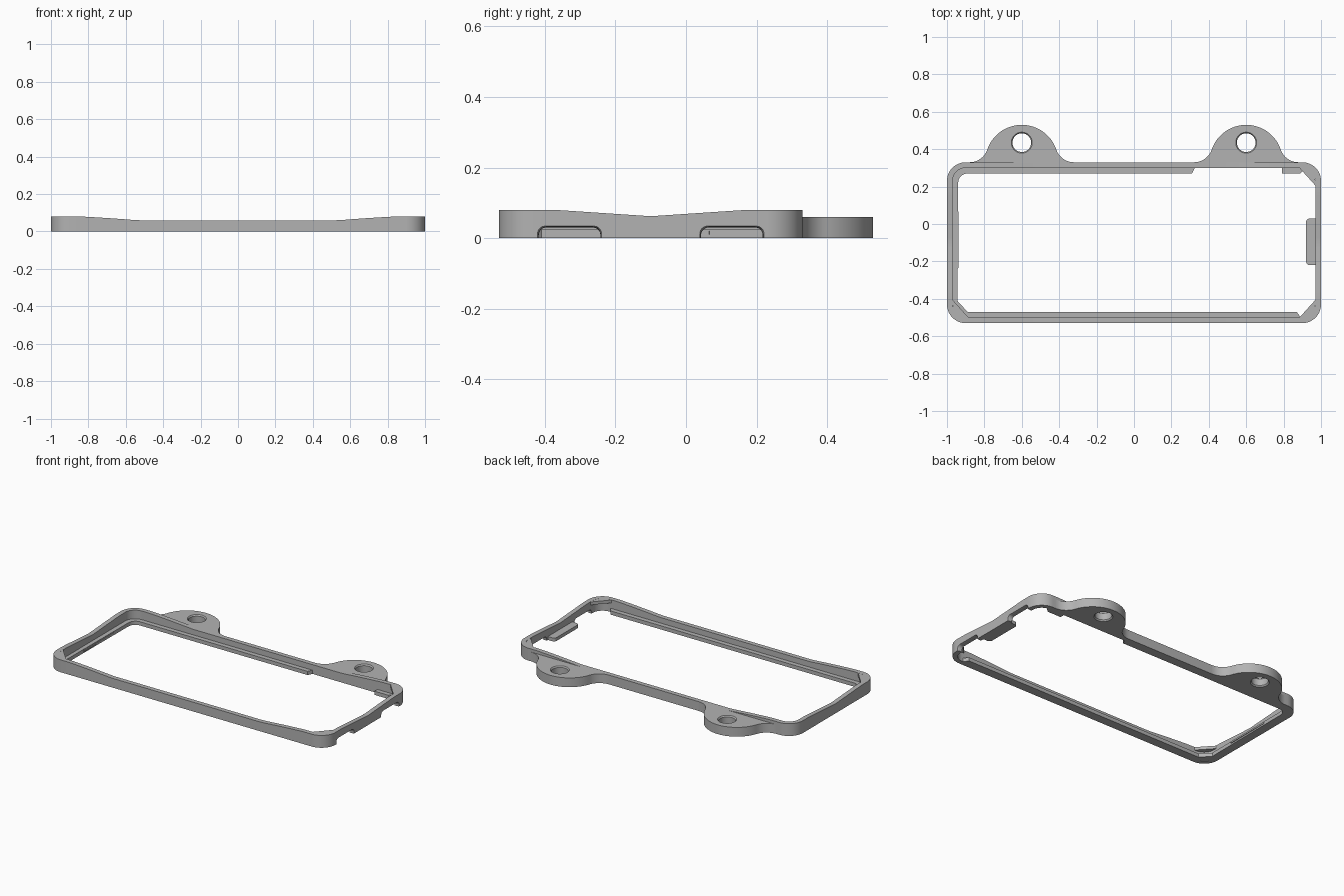
import bpy, bmesh, math

cube = bpy.data.objects.get("Cube")
if cube:
    bpy.data.objects.remove(cube, do_unlink=True)

grey = bpy.data.materials.new("matte_grey")
grey.use_nodes = True
COLOUR = (0.45, 0.45, 0.45, 1)
grey.diffuse_color = COLOUR
grey.node_tree.nodes["Principled BSDF"].inputs["Base Color"].default_value = COLOUR


def loft(name, rings, closed=False):
    """Skin rings of equal length; cap the ends unless the skin closes on itself."""
    bm = bmesh.new()
    rows = [[bm.verts.new(p) for p in ring] for ring in rings]
    n = len(rows[0])
    pairs = list(zip(rows, rows[1:] + rows[:1])) if closed else list(zip(rows, rows[1:]))
    for a, b in pairs:
        for i in range(n):
            j = (i + 1) % n
            bm.faces.new((a[i], a[j], b[j], b[i]))
    if not closed:
        bm.faces.new(rows[0])
        bm.faces.new(rows[-1])
    bmesh.ops.recalc_face_normals(bm, faces=bm.faces)
    mesh = bpy.data.meshes.new(name)
    bm.to_mesh(mesh)
    bm.free()
    mesh.materials.append(grey)
    obj = bpy.data.objects.new(name, mesh)
    bpy.context.collection.objects.link(obj)
    return obj


def prism(name, pts, z0, z1):
    return loft(name, [[(x, y, z) for x, y in pts] for z in (z0, z1)])


def arc(cx, cy, r, a0, a1, n=12):
    angles = [math.radians(a0 + (a1 - a0) * i / n) for i in range(n + 1)]
    return [(cx + r * math.cos(a), cy + r * math.sin(a)) for a in angles]


def cut(obj, cutter):
    cutter.hide_render = True
    mod = obj.modifiers.new("cut", "BOOLEAN")
    mod.operation = "DIFFERENCE"
    mod.solver = "EXACT"
    mod.object = cutter
    bpy.context.view_layer.objects.active = obj
    bpy.ops.object.modifier_apply(modifier=mod.name)
    bpy.data.objects.remove(cutter, do_unlink=True)


def smooth(obj):
    bpy.ops.object.select_all(action="DESELECT")
    obj.select_set(True)
    bpy.context.view_layer.objects.active = obj
    bpy.ops.object.shade_smooth_by_angle(angle=math.radians(30))


# Frame wall: rounded rectangle with a rim that dips mid-side
BACK, FRONT, R, WALL = 0.33, -0.53, 0.1, 0.03


def outline(inset):
    r = R - inset
    corners = [(0.9, BACK - R, 0), (-0.9, BACK - R, 90),
               (-0.9, FRONT + R, 180), (0.9, FRONT + R, 270)]
    pts = []
    for i, (cx, cy, a) in enumerate(corners):
        curve = arc(cx, cy, r, a, a + 90)
        nx, ny, na = corners[(i + 1) % 4]
        end = arc(nx, ny, r, na, na, 1)[0]
        x, y = curve[-1]
        steps = 48 if i % 2 == 0 else 24
        pts += curve + [(x + (end[0] - x) * k / steps, y + (end[1] - y) * k / steps)
                        for k in range(1, steps)]
    return pts


def rim(x, y):
    if abs(x) > 0.9:
        return 0.062 + 0.018 * min(1, abs(y + 0.1) / 0.27)
    t = min(1, max(0, (abs(x) - 0.54) / 0.3))
    return 0.06 + 0.02 * t * (1.25 - 0.25 * t)


outer, inner = outline(0), outline(WALL)
low = lambda pts: [(x, y, 0) for x, y in pts]
high = lambda pts: [(x, y, rim(*o)) for (x, y), o in zip(pts, outer)]
frame = loft("frame_wall", [low(outer), high(outer), high(inner), low(inner)], closed=True)


# Two flared notches under the left wall
def notch_ring(x, cy, half, top):
    r = 0.022
    side = arc(cy + half - r, top - r, r, 0, 90, 8) + arc(cy - half + r, top - r, r, 90, 180, 8)
    return [(x, y, z) for y, z in [(cy + half, -0.02)] + side + [(cy - half, -0.02)]]


for cy in (-0.33, 0.13):
    cut(frame, loft("notch_cutter", [notch_ring(1.01, cy, 0.094, 0.037),
                                     notch_ring(0.99, cy, 0.088, 0.031),
                                     notch_ring(0.90, cy, 0.085, 0.028)]))
smooth(frame)

# Ears with flared roots and a hole
EAR_Y, EAR_R, FLARE = 0.335, 0.195, 0.1
reach = math.sqrt((EAR_R + FLARE) ** 2 - (FLARE + BACK - EAR_Y) ** 2)
tilt = math.degrees(math.atan2(FLARE + BACK - EAR_Y, reach))
for side, cx in (("left", 0.6), ("right", -0.6)):
    pts = [(cx - reach, 0.305), (cx + reach, 0.305)]
    pts += arc(cx + reach, BACK + FLARE, FLARE, 270, 180 + tilt)
    pts += arc(cx, EAR_Y, EAR_R, tilt, 180 - tilt, 36)[1:-1]
    pts += arc(cx - reach, BACK + FLARE, FLARE, -tilt, -90)
    ear = prism(side + "_ear", pts, 0, 0.06)
    hole = [(r, z) for r, z in ((0.06, -0.01), (0.056, 0), (0.05, 0.008),
                                (0.05, 0.052), (0.056, 0.06), (0.06, 0.07))]
    cut(ear, loft("hole_cutter", [[(x, y, z) for x, y in arc(cx, 0.435, r, 0, 360, 40)[:-1]]
                                  for r, z in hole]))
    smooth(ear)

# Inner ledges
LEDGE = 0.024
prism("front_ledge", [(-0.91, -0.51), (0.9, -0.51), (0.87, -0.47), (-0.89, -0.47)], 0, LEDGE)
bend = arc(-0.89, 0.22, 0.05, 90, 180)
rear = [(0.33, 0.31), (0.31, 0.27)] + bend + [(-0.945, -0.41), (-0.89, -0.47), (-0.91, -0.51)]
rear += [(-0.98, -0.44)] + arc(-0.9, 0.23, 0.08, 180, 90)
smooth(prism("rear_and_right_ledge", rear, 0, LEDGE))
prism("rear_corner_ledge", [(0.79, 0.31), (0.79, 0.27), (0.89, 0.27), (0.93, 0.31)], 0, LEDGE)
prism("right_snap_rib", [(-0.95, -0.24), (-0.938, -0.235), (-0.938, 0.065), (-0.95, 0.07)],
      0.01, 0.02)

# Corner gussets flush with the rim
for name, edge, s in (("front", -0.5, 1), ("rear", 0.3, -1)):
    for side, m in (("left", 1), ("right", -1)):
        if (name, side) == ("rear", "right"):
            continue
        tri = [(0.975 * m, edge + 0.1 * s), (0.88 * m, edge - 0.005 * s),
               (0.96 * m, edge + 0.01 * s)]
        prism(f"{name}_{side}_gusset", tri, 0.06, 0.0795)

# Inward tab on the left wall
tab = [(0.98, 0.03)] + arc(0.94, 0.01, 0.02, 90, 180, 6) + arc(0.94, -0.2, 0.02, 180, 270, 6)
smooth(prism("left_tab", tab + [(0.98, -0.22)], 0, 0.022))
